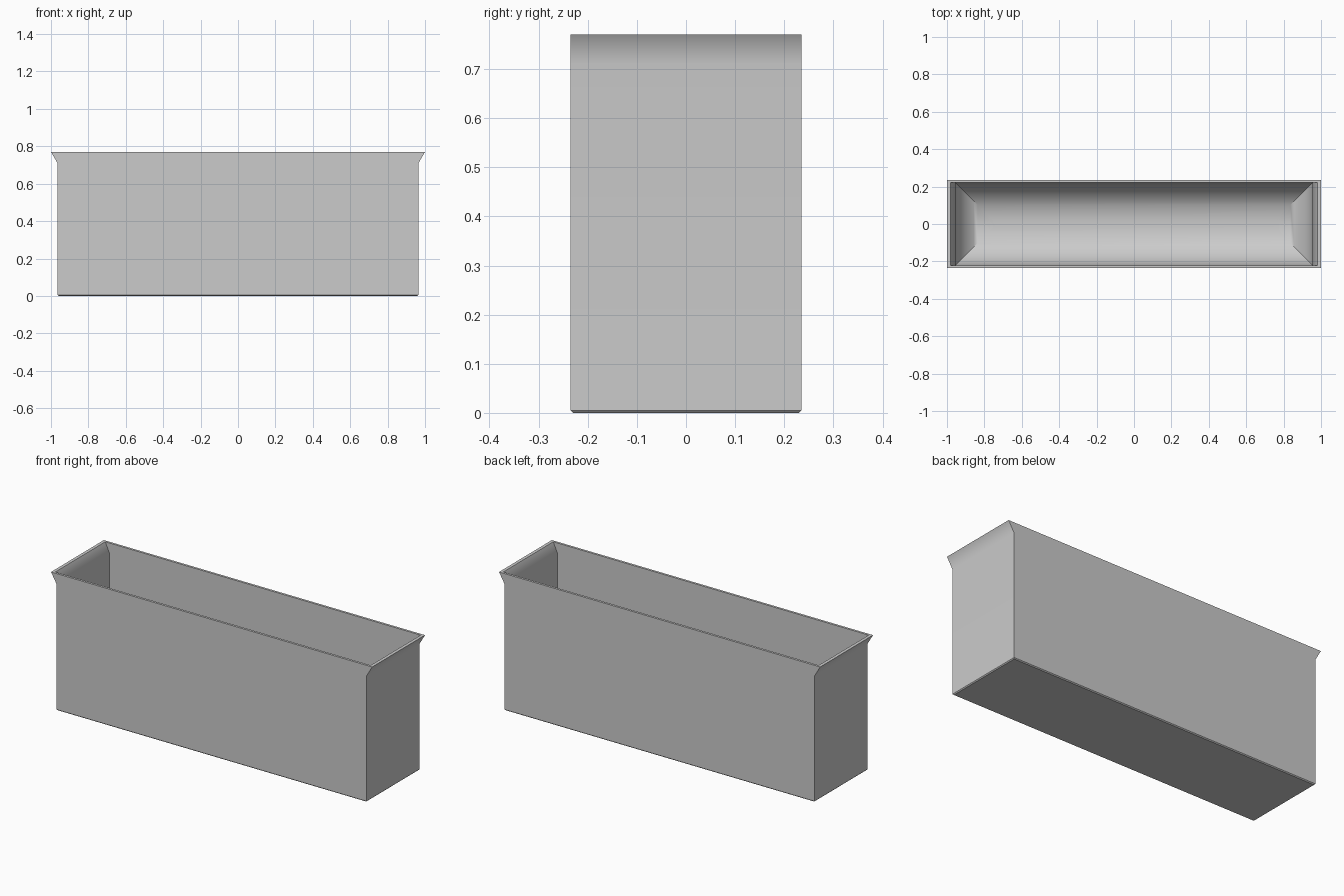
import bpy
import bmesh
from math import sin, cos, pi, radians

cube = bpy.data.objects.get("Cube")
if cube:
    bpy.data.objects.remove(cube, do_unlink=True)

# Plain grey material
grey = bpy.data.materials.new("light grey")
grey.use_nodes = True
colour = (0.6, 0.6, 0.6, 1.0)
grey.diffuse_color = colour
grey.node_tree.nodes["Principled BSDF"].inputs["Base Color"].default_value = colour

# Outer shell: bevelled foot, straight walls, ends flaring out at the rim
rings = [
    (0.96, 0.23, 0.0),
    (0.965, 0.235, 0.005),
    (0.965, 0.235, 0.71),
    (1.0, 0.235, 0.77),
]

# Inner shell: flared lip and straight walls
inner_x, inner_y, floor_z = 0.955, 0.222, 0.013
rings += [(0.982, inner_y, 0.77), (inner_x, inner_y, 0.71)]

# Rounded fillet running from the inner walls into the floor
radius, steps = 0.21, 14
for i in range(steps + 1):
    a = i / steps * pi / 2
    inset = radius * (1 - cos(a))
    rings.append((inner_x - inset, inner_y - inset,
                  floor_z + radius * (1 - sin(a))))


def rectangle(bm, hx, hy, z):
    corners = ((-1, -1), (1, -1), (1, 1), (-1, 1))
    return [bm.verts.new((sx * hx, sy * hy, z)) for sx, sy in corners]


# Skin the rectangles into one closed, hollow box
bm = bmesh.new()
loops = [rectangle(bm, *ring) for ring in rings]
for low, high in zip(loops, loops[1:]):
    for i in range(4):
        j = (i + 1) % 4
        bm.faces.new((low[i], low[j], high[j], high[i]))
bm.faces.new(loops[0][::-1])
bm.faces.new(loops[-1])
bmesh.ops.recalc_face_normals(bm, faces=bm.faces)

mesh = bpy.data.meshes.new("open_bin")
bm.to_mesh(mesh)
bm.free()
mesh.materials.append(grey)
open_bin = bpy.data.objects.new("open_bin", mesh)
bpy.context.collection.objects.link(open_bin)

# Smooth the flare and fillet, keep the corners crisp
bpy.ops.object.select_all(action='DESELECT')
open_bin.select_set(True)
bpy.context.view_layer.objects.active = open_bin
bpy.ops.object.shade_smooth_by_angle(angle=radians(35))
weighted = open_bin.modifiers.new("flat_walls", 'WEIGHTED_NORMAL')
weighted.keep_sharp = True
